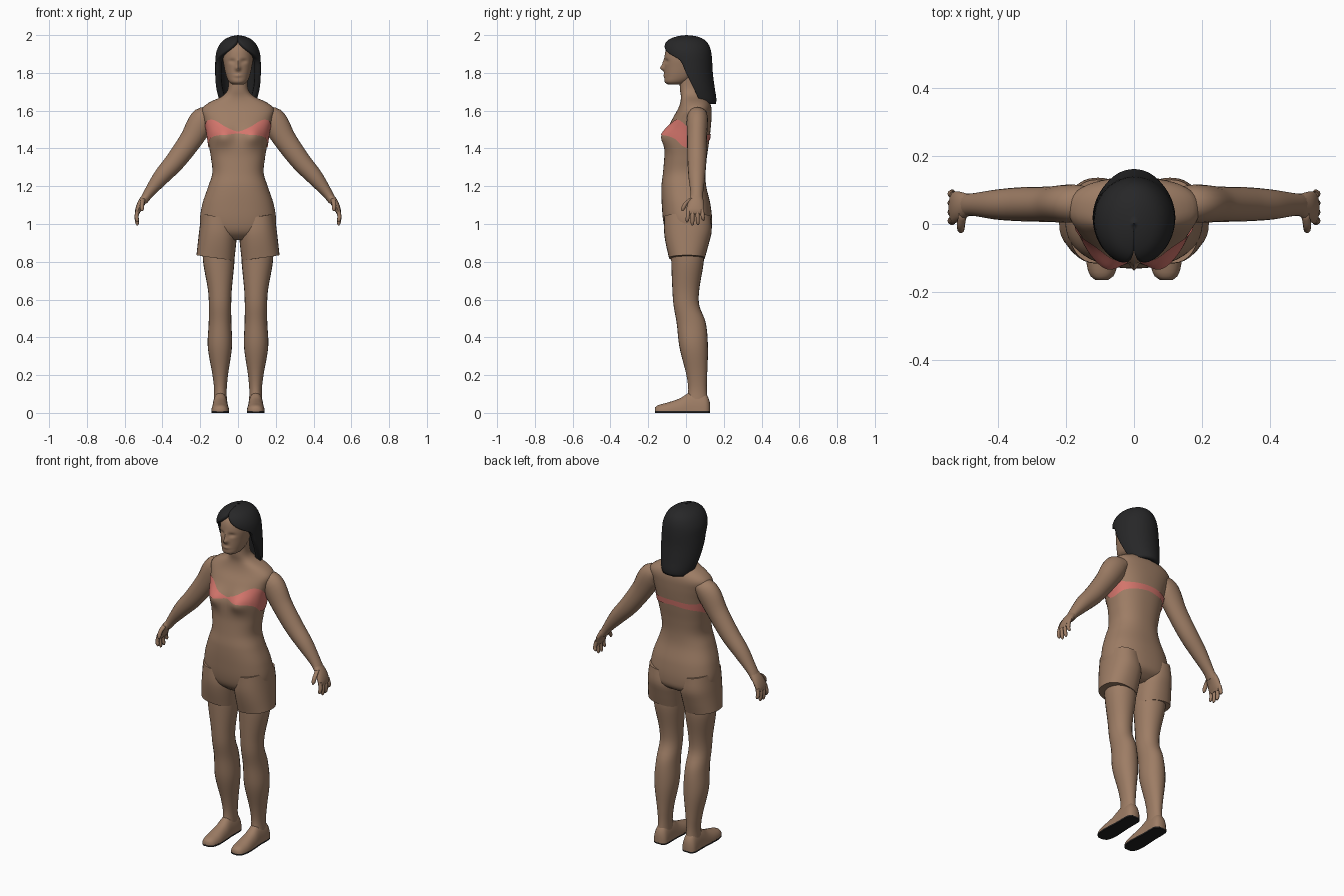
import bpy, math
from math import sin, cos, pi, exp
from mathutils import Vector


def material(name, rgb):
    m = bpy.data.materials.new(name)
    m.diffuse_color = (*rgb, 1)
    return m


SKIN = material("skin_brown", (0.34, 0.205, 0.13))
PINK = material("coral_pink", (0.66, 0.18, 0.15))
DARK = material("hair_black", (0.02, 0.02, 0.021))
SOLE = material("sole_black", (0.015, 0.014, 0.014))


def at(keys, t):
    """Smooth interpolation of key rows whose first value rises."""
    n = len(keys)
    t = min(max(t, keys[0][0]), keys[-1][0])
    i = next(k for k in range(n - 1) if t <= keys[k + 1][0])
    a, b = keys[i], keys[i + 1]
    p, q = keys[max(i - 1, 0)], keys[min(i + 2, n - 1)]
    h = b[0] - a[0]
    s = (t - a[0]) / h
    out = []
    for j in range(1, len(a)):
        m0 = (b[j] - p[j]) / (b[0] - p[0]) * h
        m1 = (q[j] - a[j]) / (q[0] - a[0]) * h
        out.append((2*s**3 - 3*s*s + 1) * a[j] + (s**3 - 2*s*s + s) * m0
                   + (3*s*s - 2*s**3) * b[j] + (s**3 - s*s) * m1)
    return out


def span(a, b, n):
    return [a + (b - a) * i / (n - 1) for i in range(n)]


def loft(name, rings, mat, mirror=False, closed=True, caps=True, angle=50):
    """Skin a list of equal-length point rings."""
    n = len(rings[0])
    verts = [p for r in rings for p in r]
    faces = []
    for i in range(len(rings) - 1):
        for j in range(n if closed else n - 1):
            k = (j + 1) % n
            faces.append((i*n + j, i*n + k, (i+1)*n + k, (i+1)*n + j))
    if caps and closed:
        faces.append(tuple(range(n))[::-1])
        faces.append(tuple(range(len(verts) - n, len(verts))))
    me = bpy.data.meshes.new(name)
    me.from_pydata(verts, [], faces)
    me.materials.append(mat)
    ob = bpy.data.objects.new(name, me)
    bpy.context.collection.objects.link(ob)
    bpy.ops.object.select_all(action='DESELECT')
    ob.select_set(True)
    bpy.context.view_layer.objects.active = ob
    bpy.ops.object.mode_set(mode='EDIT')
    bpy.ops.mesh.select_all(action='SELECT')
    if closed:
        bpy.ops.mesh.normals_make_consistent(inside=False)
    bpy.ops.object.mode_set(mode='OBJECT')
    bpy.ops.object.shade_smooth_by_angle(angle=math.radians(angle))
    if mirror:
        ob.modifiers.new("mirror", 'MIRROR')
    return ob


def power(v, n):
    return math.copysign(abs(v) ** (2 / n), v)


def section(z, cx, hw, front, back, n=2.2, count=32, tilt=0):
    """Horizontal rounded ring from half width and front/back depth."""
    pts = []
    for i in range(count):
        a = 2 * pi * i / count
        pts.append((cx + hw * power(cos(a), n),
                    (front + back) / 2 + (back - front) / 2 * power(sin(a), n),
                    z - tilt * cos(a)))
    return pts


def tube(name, keys, mirror=True, count=16, rows=20):
    """Limb along x-z; keys are t, x, y, z, thickness, y half width."""
    rings = []
    for t in span(keys[0][0], keys[-1][0], rows):
        x, y, z, r, ry = at(keys, t)
        p, q = at(keys, t - 0.02), at(keys, t + 0.02)
        d = Vector((q[0] - p[0], 0, q[2] - p[2])).normalized()
        rings.append([(x + d.z * r * cos(a), y + ry * sin(a), z - d.x * r * cos(a))
                      for a in (2 * pi * i / count for i in range(count))])
    return loft(name, rings, SKIN, mirror)


# Torso: z, half width, front, back
TORSO = [(0.915, 0.07, -0.06, 0.07), (0.95, 0.17, -0.10, 0.125), (1.0, 0.2, -0.118, 0.138),
         (1.1, 0.19, -0.128, 0.13), (1.2, 0.157, -0.13, 0.107), (1.27, 0.136, -0.122, 0.103),
         (1.35, 0.143, -0.115, 0.11), (1.42, 0.155, -0.112, 0.12), (1.5, 0.167, -0.095, 0.13),
         (1.56, 0.182, -0.07, 0.135), (1.61, 0.19, -0.042, 0.135), (1.645, 0.15, -0.03, 0.125),
         (1.675, 0.085, -0.027, 0.10), (1.71, 0.055, -0.032, 0.075), (1.79, 0.05, -0.035, 0.065)]


def torso_point(a, z, grow=0.0):
    """a = 0 at the front, pi at the back."""
    hw, f, b = at(TORSO, z)
    x = (hw + grow) * power(sin(a), 2.35)
    c = power(cos(a), 2.35)
    y = (f + b) / 2 - ((b - f) / 2 + grow) * c
    if c > 0:
        y -= 0.036 * min(1, c * 1.5) * exp(-((abs(x) - 0.08) / 0.055) ** 2 - ((z - 1.465) / 0.05) ** 2)
    return (x, y, z)


loft("torso", [[torso_point(2 * pi * i / 56, z) for i in range(56)]
               for z in span(0.915, 1.79, 72)], SKIN)

# Chest band: angle from front, lower edge, upper edge
BAND = [(0, 1.48, 1.488), (0.3, 1.472, 1.512), (0.7, 1.468, 1.55), (1.1, 1.45, 1.545),
        (1.57, 1.405, 1.51), (2.2, 1.428, 1.475), (3.142, 1.448, 1.478)]
band_rings = []
for k in range(9):
    ring = []
    for i in range(112):
        a = 2 * pi * i / 112
        lo, hi = at(BAND, min(a, 2 * pi - a))
        ring.append(torso_point(a, lo + (hi - lo) * k / 8, 0.004))
    band_rings.append(ring)
loft("chest_band", band_rings, PINK, caps=False)

# Shorts legs with a slightly slanted hem
SHORTS = [(0.82, 0.12, 0.1, -0.09, 0.1), (0.9, 0.111, 0.1, -0.108, 0.122),
          (0.96, 0.106, 0.098, -0.116, 0.136), (1.04, 0.11, 0.083, -0.115, 0.13)]
loft("shorts_leg", [section(z, *at(SHORTS, z), 2.3, tilt=-0.015) for z in span(0.82, 1.04, 12)],
     SKIN, True)

# Legs: z, centre x, half width, front, back
LEG = [(0.05, 0.094, 0.036, 0.0, 0.118), (0.12, 0.093, 0.033, 0.012, 0.11),
       (0.2, 0.094, 0.041, 0.002, 0.112), (0.35, 0.096, 0.064, -0.035, 0.116),
       (0.48, 0.095, 0.06, -0.05, 0.104), (0.57, 0.095, 0.059, -0.066, 0.07),
       (0.65, 0.096, 0.063, -0.072, 0.07), (0.8, 0.102, 0.083, -0.078, 0.094),
       (0.88, 0.102, 0.085, -0.078, 0.094)]
loft("leg", [section(z, *at(LEG, z), 2.1, 24) for z in span(0.05, 0.88, 36)], SKIN, True)

# Feet: y, centre x, half width, height
FOOT = [(-0.165, 0.095, 0.018, 0.02), (-0.15, 0.094, 0.036, 0.032), (-0.1, 0.094, 0.047, 0.046),
        (-0.03, 0.094, 0.045, 0.07), (0.02, 0.094, 0.042, 0.1), (0.09, 0.094, 0.042, 0.1),
        (0.115, 0.094, 0.037, 0.08), (0.127, 0.094, 0.022, 0.045)]
foot_rings, sole_rings = [], []
for y in span(-0.165, 0.127, 26):
    cx, hw, h = at(FOOT, y)
    foot_rings.append([(cx + hw * power(cos(a), 2.3), y, 0.008 + h * sin(a)) for a in span(0, pi, 15)])
    sole_rings.append([(cx - hw, y, 0), (cx + hw, y, 0), (cx + hw, y, 0.009), (cx - hw, y, 0.009)])
loft("foot", foot_rings, SKIN, True)
loft("sole", sole_rings, SOLE, True, angle=30)

# Arms
tube("arm", [(0, 0.135, 0.06, 1.585, 0.04, 0.05), (0.12, 0.185, 0.06, 1.55, 0.068, 0.056),
             (0.3, 0.25, 0.058, 1.445, 0.06, 0.052), (0.5, 0.33, 0.058, 1.335, 0.053, 0.05),
             (0.7, 0.405, 0.057, 1.25, 0.044, 0.044), (0.9, 0.475, 0.057, 1.16, 0.027, 0.033),
             (1, 0.5, 0.055, 1.12, 0.021, 0.035)], rows=30, count=20)

# Hands with four fingers and a thumb
tube("palm", [(0, 0.483, 0.056, 1.15, 0.022, 0.031), (0.4, 0.512, 0.052, 1.11, 0.02, 0.043),
              (0.8, 0.53, 0.048, 1.07, 0.015, 0.047), (1, 0.533, 0.048, 1.052, 0.009, 0.043)], rows=12)
for i, (y0, y1, tip) in enumerate([(0.085, 0.092, 1.018), (0.06, 0.063, 0.995),
                                   (0.035, 0.034, 0.993), (0.013, 0.006, 1.01)]):
    tube("finger_%d" % (i + 1),
         [(0, 0.53, y0, 1.075, 0.011, 0.011), (0.5, 0.537, (y0 + y1) / 2, 1.04, 0.0105, 0.0105),
          (0.9, 0.533, y1, tip + 0.007, 0.009, 0.009), (1, 0.531, y1, tip, 0.004, 0.004)],
         count=10, rows=9)
tube("thumb", [(0, 0.502, 0.03, 1.135, 0.013, 0.014), (0.5, 0.508, -0.002, 1.108, 0.012, 0.013),
               (0.9, 0.508, -0.017, 1.077, 0.01, 0.01), (1, 0.507, -0.018, 1.068, 0.004, 0.004)],
     count=10, rows=9)

# Head: z, half width, front, back
HEAD = [(1.738, 0.028, -0.095, -0.02), (1.75, 0.046, -0.112, 0.01), (1.78, 0.061, -0.114, 0.05),
        (1.83, 0.073, -0.114, 0.08), (1.88, 0.08, -0.114, 0.1), (1.93, 0.074, -0.104, 0.1),
        (1.96, 0.058, -0.08, 0.08), (1.975, 0.035, -0.05, 0.05)]


def bump(x, z, cx, cz, wx, wz):
    return exp(-((abs(x) - cx) / wx) ** 2 - ((z - cz) / wz) ** 2)


head_rings = []
for z in span(1.738, 1.975, 48):
    ring = []
    for x, y, _ in section(z, 0, *at(HEAD, z), 2.15, 72):
        if y < -0.03:  # nose, lips and eye sockets
            y -= 0.021 * bump(x, z, 0, 1.825, 0.013, 0.014) + 0.01 * bump(x, z, 0, 1.85, 0.009, 0.02)
            y -= 0.006 * bump(x, z, 0, 1.785, 0.02, 0.008)
            y += 0.009 * bump(x, z, 0.031, 1.862, 0.018, 0.012)
        ring.append((x, y, z))
    head_rings.append(ring)
loft("head", head_rings, SKIN)

# Hair shell: z, half width, front, back, y of the face-side edge
HAIR = [(1.635, 0.085, 0.0, 0.158, 0.08), (1.66, 0.1, -0.05, 0.161, 0.068),
        (1.72, 0.115, -0.08, 0.152, 0.04), (1.8, 0.121, -0.1, 0.142, 0.0),
        (1.87, 0.12, -0.115, 0.138, -0.035), (1.9, 0.117, -0.12, 0.135, -0.085),
        (1.925, 0.11, -0.122, 0.13, -0.11), (1.955, 0.094, -0.112, 0.117, -0.11),
        (1.98, 0.067, -0.085, 0.09, -0.085), (1.995, 0.03, -0.04, 0.05, -0.04),
        (2.0, 0.001, 0.0, 0.002, 0.0)]
levels = span(1.635, 1.955, 26) + span(1.962, 1.99, 6) + [1.995, 1.998, 2.0]
hair_rings = []
for z in levels:
    hw, f, b, edge = at(HAIR, z)
    mid, d = (f + b) / 2, max((b - f) / 2, 0.0005)
    reach = math.acos(min(1, max(-1, (edge - mid) / d)))
    hair_rings.append([(hw * sin(reach * t), mid + d * cos(reach * t), z) for t in span(1, -1, 49)])
hair = loft("hair", hair_rings, DARK, closed=False)
thick = hair.modifiers.new("thickness", 'SOLIDIFY')
thick.thickness = 0.032
thick.offset = -1
